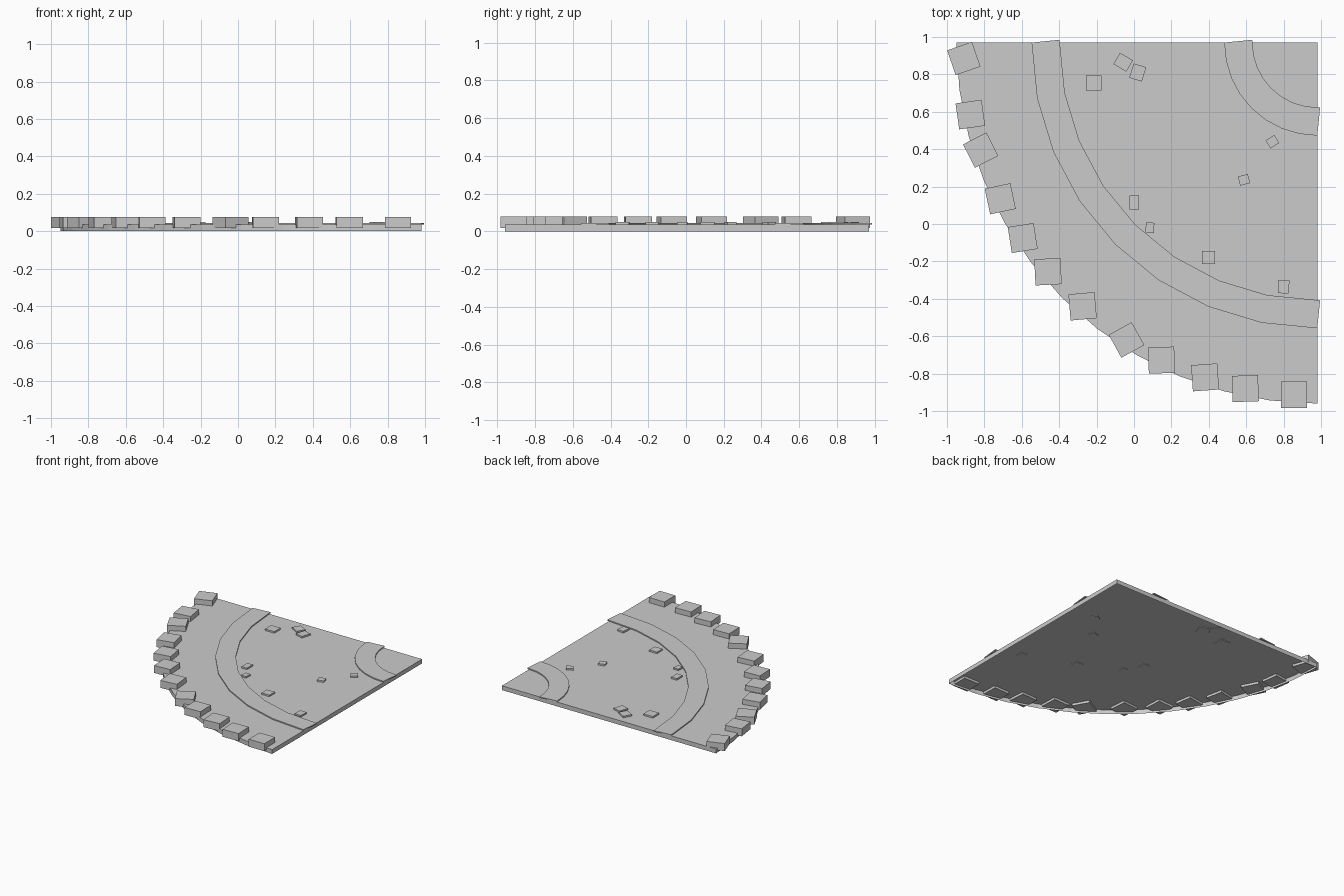
import bpy, bmesh, math
from mathutils import Matrix

if "Cube" in bpy.data.objects:
    bpy.data.objects.remove(bpy.data.objects["Cube"])

CX, CY, R = 0.98, 0.97, 1.93   # corner the quarter disc is swept around
TOP = 0.035


def finish(name, bm):
    me = bpy.data.meshes.new(name)
    bm.to_mesh(me)
    bm.free()
    ob = bpy.data.objects.new(name, me)
    bpy.context.collection.objects.link(ob)
    return ob


def add_box(bm, x, y, z0, z1, sx, sy, rot):
    m = (Matrix.Translation((x, y, (z0 + z1) / 2))
         @ Matrix.Rotation(rot, 4, 'Z')
         @ Matrix.Diagonal((sx, sy, z1 - z0, 1)))
    bmesh.ops.create_cube(bm, size=1, matrix=m)


# quarter-disc ground, a shell open underneath
bm = bmesh.new()
pts = [(CX, CY)]
for i in range(13):
    a = math.pi + i * math.pi / 24
    pts.append((CX + R * math.cos(a), CY + R * math.sin(a)))
top = [bm.verts.new((x, y, TOP)) for x, y in pts]
low = [bm.verts.new((x, y, 0)) for x, y in pts]
bm.faces.new(top)
for i in range(len(pts)):
    j = (i + 1) % len(pts)
    bm.faces.new((low[i], low[j], top[j], top[i]))
finish("path_ground", bm)


# curved bands made of overlapping straight planks
def band(name, r_in, r_out, n=8):
    bm = bmesh.new()
    half = math.pi / 4 / n
    length = 2 * r_out * math.tan(half)
    for i in range(n):
        a = math.pi + half * (2 * i + 1)
        r = (r_in + r_out) / 2
        add_box(bm, CX + r * math.cos(a), CY + r * math.sin(a),
                TOP, 0.044, r_out - r_in, length, a)
    finish(name, bm)


band("outer_band", 1.37, 1.52)
band("inner_band", 0.345, 0.495)

# edging stones: x, y, turn in degrees
edging = [(-0.91, 0.885, 19), (-0.875, 0.585, 8), (-0.82, 0.395, 27),
          (-0.715, 0.135, 12), (-0.595, -0.075, 9), (-0.46, -0.255, 3),
          (-0.275, -0.44, 5), (-0.04, -0.62, 29), (0.147, -0.728, 2),
          (0.38, -0.82, 4), (0.595, -0.88, 2), (0.855, -0.913, 0)]
bm = bmesh.new()
for x, y, d in edging:
    add_box(bm, x, y, 0.016, 0.077, 0.14, 0.14, math.radians(d))
finish("edging_stones", bm)

# small pebbles: x, y, width, depth, turn in degrees
pebbles = [(-0.215, 0.755, 0.085, 0.08, 0), (-0.058, 0.865, 0.08, 0.07, -30),
           (0.02, 0.81, 0.07, 0.08, -17), (0.74, 0.44, 0.055, 0.05, 32),
           (0.588, 0.236, 0.055, 0.05, 15), (0.002, 0.114, 0.05, 0.075, 0),
           (0.085, -0.02, 0.045, 0.055, -3), (0.398, -0.18, 0.07, 0.07, 0),
           (0.8, -0.336, 0.058, 0.07, -4)]
bm = bmesh.new()
for x, y, sx, sy, d in pebbles:
    add_box(bm, x, y, 0.03, 0.048, sx, sy, math.radians(d))
finish("pebbles", bm)
